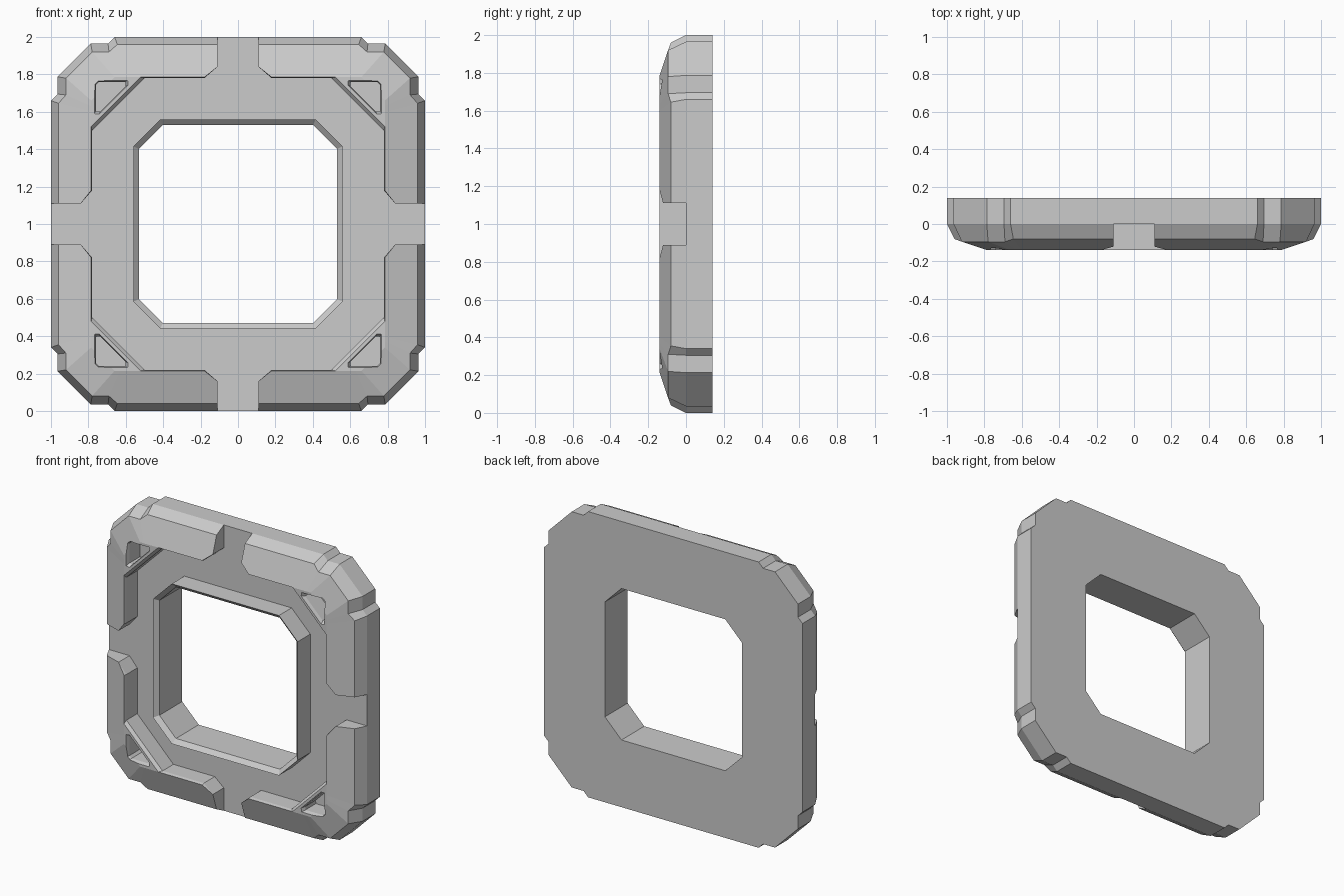
import bpy, bmesh
from mathutils import Vector

cube = bpy.data.objects.get("Cube")
if cube:
    bpy.data.objects.remove(cube, do_unlink=True)

grey = bpy.data.materials.new("light grey")
grey.use_nodes = True
grey.diffuse_color = (0.6, 0.6, 0.6, 1)
grey.node_tree.nodes["Principled BSDF"].inputs["Base Color"].default_value = (0.6, 0.6, 0.6, 1)

BACK, MID, SHOULDER, FRONT = 0.14, 0.0, -0.08, -0.14


def four_way(half):
    """Mirror an eighth over the diagonal, then turn it four times. Points are (x, z, y)."""
    quarter = half + [(p[1], p[0], p[2]) for p in reversed(half)]
    ring = []
    for turn in range(4):
        ring += quarter
        quarter = [(-z, x, y) for x, z, y in quarter]
    return ring


def outline(half, y):
    return four_way([(x, z, y) for x, z in half])


def loft(name, rings, cyclic=False):
    """Skin a stack of equal rings; cap the ends or join last to first."""
    bm = bmesh.new()
    loops = [[bm.verts.new((x, y, z + 1)) for x, z, y in r] for r in rings]
    pairs = list(zip(loops, loops[1:]))
    if cyclic:
        pairs.append((loops[-1], loops[0]))
    else:
        bm.faces.new(loops[0])
        bm.faces.new(loops[-1])
    n = len(loops[0])
    for a, b in pairs:
        for i in range(n):
            j = (i + 1) % n
            bm.faces.new((a[i], a[j], b[j], b[i]))
    bmesh.ops.recalc_face_normals(bm, faces=bm.faces)
    mesh = bpy.data.meshes.new(name)
    bm.to_mesh(mesh)
    bm.free()
    mesh.materials.append(grey)
    obj = bpy.data.objects.new(name, mesh)
    bpy.context.scene.collection.objects.link(obj)
    return obj


def cut(target, cutters):
    """Subtract the cutters, bake the result and remove them."""
    for c in cutters:
        c.hide_render = True
        mod = target.modifiers.new("cut", "BOOLEAN")
        mod.operation = "DIFFERENCE"
        mod.solver = "EXACT"
        mod.object = c
    bpy.context.view_layer.update()
    graph = bpy.context.evaluated_depsgraph_get()
    mesh = bpy.data.meshes.new_from_object(target.evaluated_get(graph))
    target.modifiers.clear()
    target.data = mesh
    for c in cutters:
        bpy.data.objects.remove(c, do_unlink=True)


# Notched outlines shared by the back plate and the bezel
edge = [(1, 0.66), (0.965, 0.695), (0.965, 0.787)]
shoulder = four_way([(0.96, 0.645, SHOULDER), (0.92, 0.69, -0.095), (0.92, 0.78, -0.095)])
crest = outline([(0.785, 0.60), (0.785, 0.63), (0.785, 0.66)], FRONT)

# Back plate with the octagonal opening
hole = [(0.53, 0.402)]
plate = loft("back_plate", [outline(edge, BACK), outline(edge, MID)])
cut(plate, [loft("opening_cutter", [outline(hole, 0.3), outline(hole, -0.3)])])

# Raised rim around the opening, bevelled inward
lip = [(0.56, 0.415)]
loft("opening_rim", [outline(lip, MID), outline(lip, FRONT),
                     outline(hole, -0.112), outline(hole, MID)], cyclic=True)

# Corner bezels: one sloped frame split by a cross-shaped recess
bezel = loft("corner_bezels", [outline(edge, MID), shoulder, crest])
floor = [(1.1, 0.11), (0.84, 0.11), (0.78, 0.18), (0.78, 0.50)]
flare = [(1.1, 0.117), (0.84, 0.117), (0.785, 0.18), (0.785, 0.52)]
cutters = [loft("recess_cutter", [outline(floor, 0.05), outline(floor, -0.12),
                                  outline(flare, FRONT), outline(flare, -0.2)])]

# Triangular pockets in the four corners
pocket = [Vector(p) for p in ((0.768, 0.75), (0.75, 0.768), (0.59, 0.768),
                              (0.587, 0.742), (0.742, 0.587), (0.768, 0.59))]
centre = sum(pocket, Vector((0, 0))) / len(pocket)
inner = [centre + (p - centre) * 0.88 for p in pocket]
for sx in (-1, 1):
    for sz in (-1, 1):
        rings = [[(sx * p.x, sz * p.y, y) for p in pts]
                 for pts, y in ((inner, 0.05), (inner, -0.115), (pocket, FRONT), (pocket, -0.2))]
        cutters.append(loft("pocket_cutter", rings))
cut(bezel, cutters)
